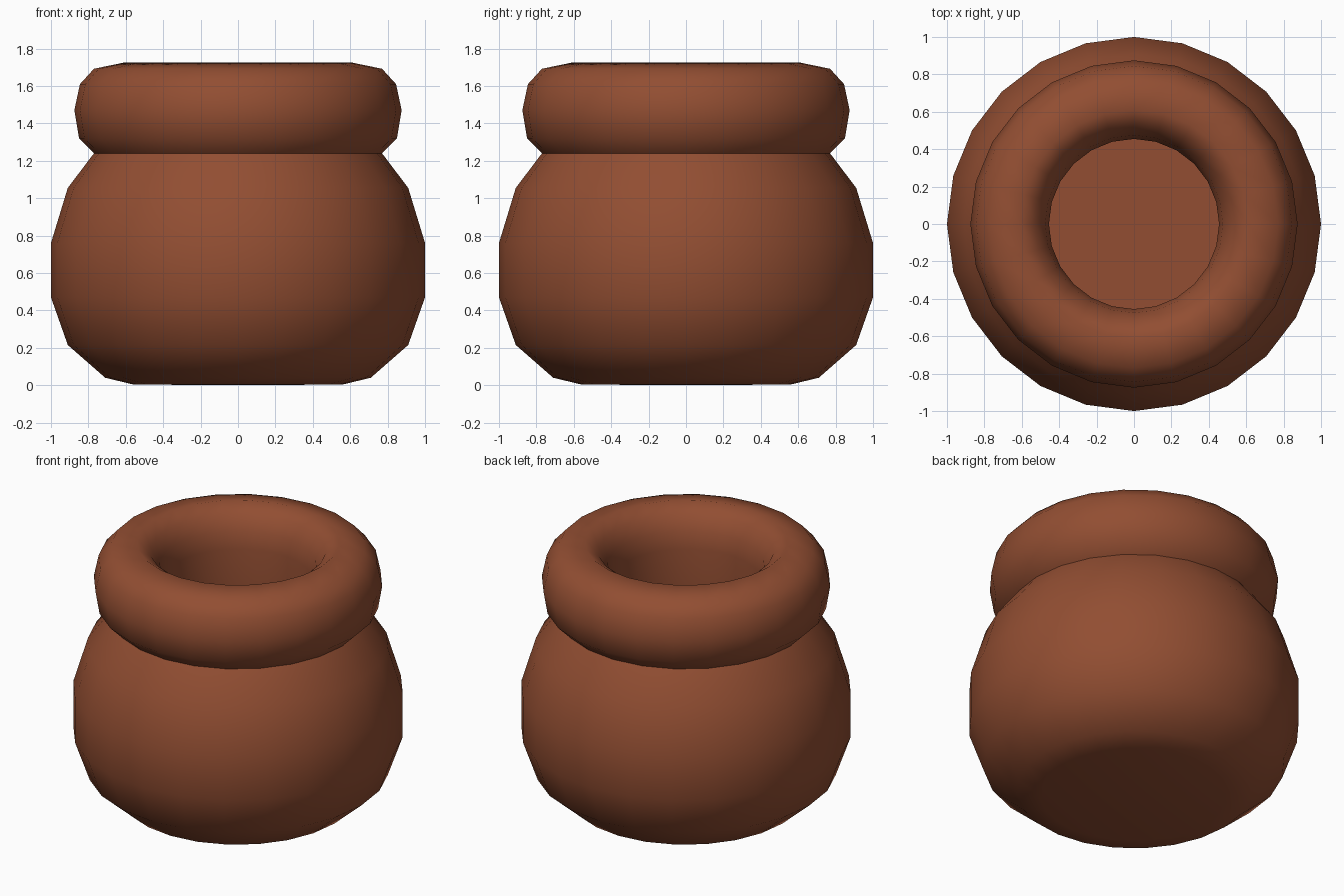
import bpy, bmesh, math

if "Cube" in bpy.data.objects:
    bpy.data.objects.remove(bpy.data.objects["Cube"])

clay = bpy.data.materials.new("brown_clay")
clay.diffuse_color = (0.287, 0.076, 0.032, 1.0)
clay.use_nodes = True
clay.node_tree.nodes["Principled BSDF"].inputs["Base Color"].default_value = clay.diffuse_color


def lathe(name, profile, sides=24):
    """Turn an (r, z) profile about the z axis; r = 0 closes to a point."""
    bm = bmesh.new()
    rings = []
    for r, z in profile:
        if r == 0:
            rings.append([bm.verts.new((0, 0, z))] * sides)
        else:
            rings.append([bm.verts.new((r * math.cos(math.tau * i / sides),
                                        r * math.sin(math.tau * i / sides), z))
                          for i in range(sides)])
    for a, b in zip(rings, rings[1:]):
        for i in range(sides):
            j = (i + 1) % sides
            quad = list(dict.fromkeys((a[i], a[j], b[j], b[i])))
            bm.faces.new(quad)
    mesh = bpy.data.meshes.new(name)
    bm.to_mesh(mesh)
    bm.free()
    mesh.materials.append(clay)
    obj = bpy.data.objects.new(name, mesh)
    bpy.context.collection.objects.link(obj)
    bpy.ops.object.select_all(action='DESELECT')
    obj.select_set(True)
    bpy.context.view_layer.objects.active = obj
    bpy.ops.object.shade_smooth_by_angle(angle=math.radians(60))
    return obj


# Rounded pot body, from the base up to the neck
lathe("pot_body", [(0, 0), (0.56, 0.004), (0.71, 0.04), (0.91, 0.215),
                   (1.0, 0.47), (1.0, 0.76), (0.91, 1.055), (0.77, 1.24)])

# Thick rolled rim, running over into the inner wall and floor
lathe("pot_rim", [(0.77, 1.24), (0.85, 1.32), (0.875, 1.47), (0.845, 1.61),
                  (0.77, 1.692), (0.61, 1.725), (0.53, 1.67), (0.475, 1.58),
                  (0.455, 1.47), (0.455, 1.2), (0.455, 0.6), (0, 0.6)])
